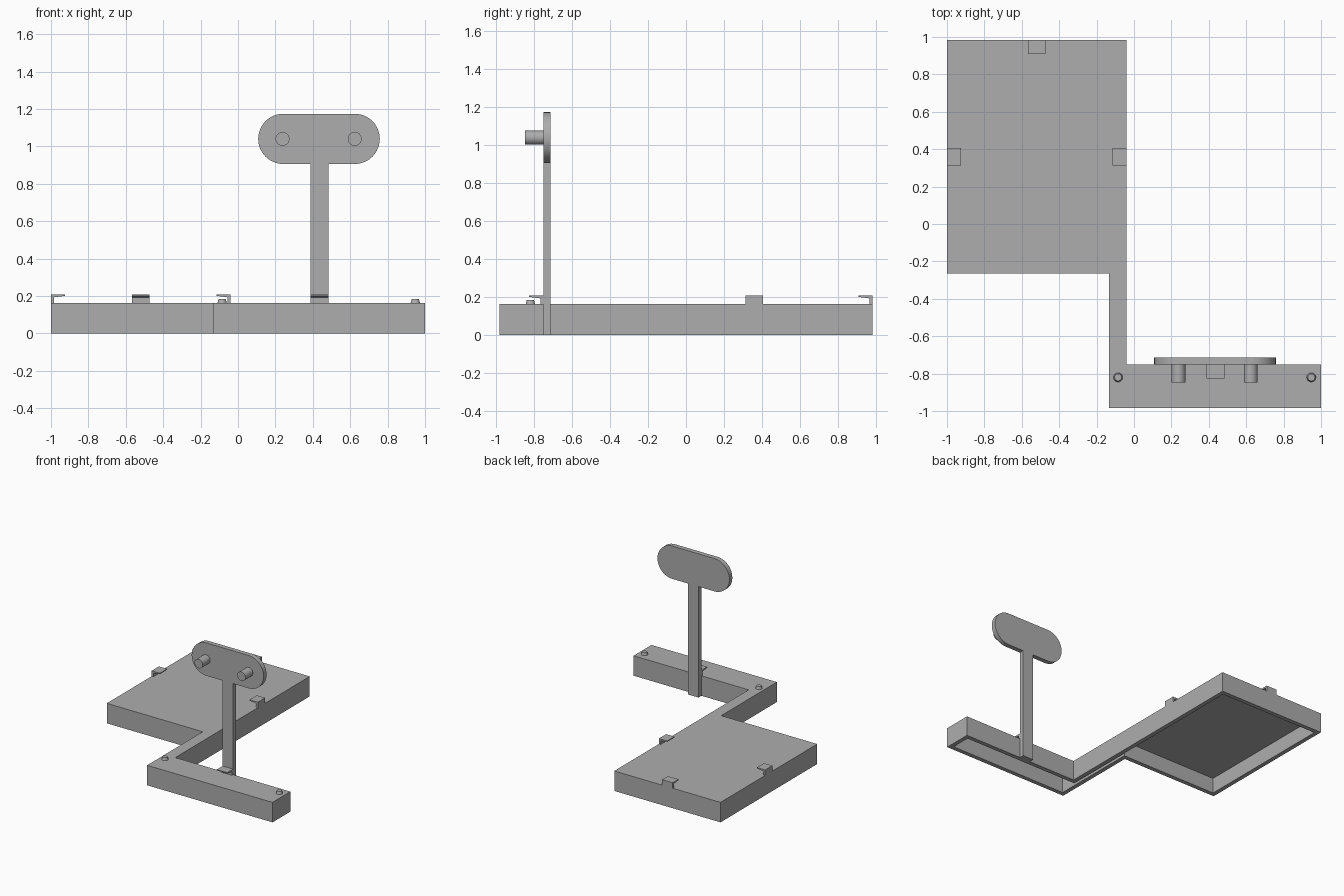
import bpy, bmesh, math
from mathutils import Vector, Matrix

if "Cube" in bpy.data.objects:
    bpy.data.objects.remove(bpy.data.objects["Cube"])

grey = bpy.data.materials.new("plain grey")
grey.diffuse_color = (0.42, 0.42, 0.42, 1)
grey.use_nodes = True
grey.node_tree.nodes["Principled BSDF"].inputs["Base Color"].default_value = grey.diffuse_color


def finish(name, bm):
    bmesh.ops.recalc_face_normals(bm, faces=bm.faces)
    mesh = bpy.data.meshes.new(name)
    bm.to_mesh(mesh)
    bm.free()
    mesh.materials.append(grey)
    ob = bpy.data.objects.new(name, mesh)
    bpy.context.collection.objects.link(ob)
    return ob


def prism(name, points, direction):
    """Extrude a closed 3D outline along a direction."""
    bm = bmesh.new()
    face = bm.faces.new([bm.verts.new(p) for p in points])
    new = bmesh.ops.extrude_face_region(bm, geom=[face])["geom"]
    bmesh.ops.translate(bm, vec=direction,
                        verts=[v for v in new if isinstance(v, bmesh.types.BMVert)])
    return finish(name, bm)


def smooth(ob):
    bpy.ops.object.select_all(action="DESELECT")
    ob.select_set(True)
    bpy.context.view_layer.objects.active = ob
    bpy.ops.object.shade_smooth_by_angle(angle=math.radians(35))


def peg(name, r1, r2, length, matrix):
    bm = bmesh.new()
    bmesh.ops.create_cone(bm, cap_ends=True, segments=32, radius1=r1, radius2=r2,
                          depth=length, matrix=matrix)
    smooth(finish(name, bm))


# Hollow base: plate, neck and front bar in one outline, open underneath
H, CEILING, WALL = 0.163, 0.125, 0.035
outline = [(-1, -0.265), (-0.133, -0.265), (-0.133, -0.983), (1, -0.983),
           (1, -0.752), (-0.04, -0.752), (-0.04, 0.983), (-1, 0.983)]


def inset(points, w):
    result = []
    for i, p in enumerate(points):
        a = (Vector(p) - Vector(points[i - 1])).normalized()
        b = (Vector(points[(i + 1) % len(points)]) - Vector(p)).normalized()
        result.append(Vector(p) + w * (Vector((-a.y, a.x)) + Vector((-b.y, b.x))))
    return result


bm = bmesh.new()
rings = [[bm.verts.new((p[0], p[1], z)) for p in pts] for pts, z in (
    (outline, H), (outline, 0), (inset(outline, WALL), 0), (inset(outline, WALL), CEILING))]
bm.faces.new(rings[0])
bm.faces.new(rings[3])
for low, high in zip(rings, rings[1:]):
    for i in range(len(low)):
        j = (i + 1) % len(low)
        bm.faces.new((low[i], low[j], high[j], high[i]))
finish("hollow_base", bm)

# Clips: thin stem with a tapered lip pointing inwards
clip_profile = [(0, H), (0, 0.208), (0.075, 0.208), (0.075, 0.201), (0.015, 0.193), (0.015, H)]


def clip(name, x, y, inward, width):
    d = Vector((*inward, 0))
    side = Vector((-d.y, d.x, 0)) * width
    origin = Vector((x, y, 0)) - side / 2
    prism(name, [origin + d * u + Vector((0, 0, z)) for u, z in clip_profile], side)


clip("left_clip", -1, 0.36, (1, 0), 0.093)
clip("right_clip", -0.04, 0.36, (-1, 0), 0.093)
clip("back_clip", -0.52, 0.983, (0, -1), 0.096)
clip("bar_clip", 0.435, -0.752, (0, -1), 0.096)

# Small tapered studs on the bar
for name, x in (("left_stud", -0.085), ("right_stud", 0.948)):
    peg(name, 0.025, 0.019, 0.022, Matrix.Translation((x, -0.82, H + 0.01)))

# Upright post behind the bar
BACK, FRONT = -0.714, -0.752
depth = Vector((0, BACK - FRONT, 0))
prism("post", [(0.387, FRONT, 0), (0.483, FRONT, 0), (0.483, FRONT, 0.906), (0.387, FRONT, 0.906)], depth)

# Rounded head plate
R, ZC, XL, XR = 0.134, 1.04, 0.242, 0.624
head = []
for cx, start in ((XR, -90), (XL, 90)):
    for i in range(25):
        a = math.radians(start + 7.5 * i)
        head.append((cx + R * math.cos(a), FRONT, ZC + R * math.sin(a)))
smooth(prism("head_plate", head, depth))

# Pegs on the head plate
for name, x in (("left_peg", 0.238), ("right_peg", 0.624)):
    peg(name, 0.037, 0.037, 0.1,
        Matrix.Translation((x, -0.798, ZC)) @ Matrix.Rotation(math.pi / 2, 4, "X"))
